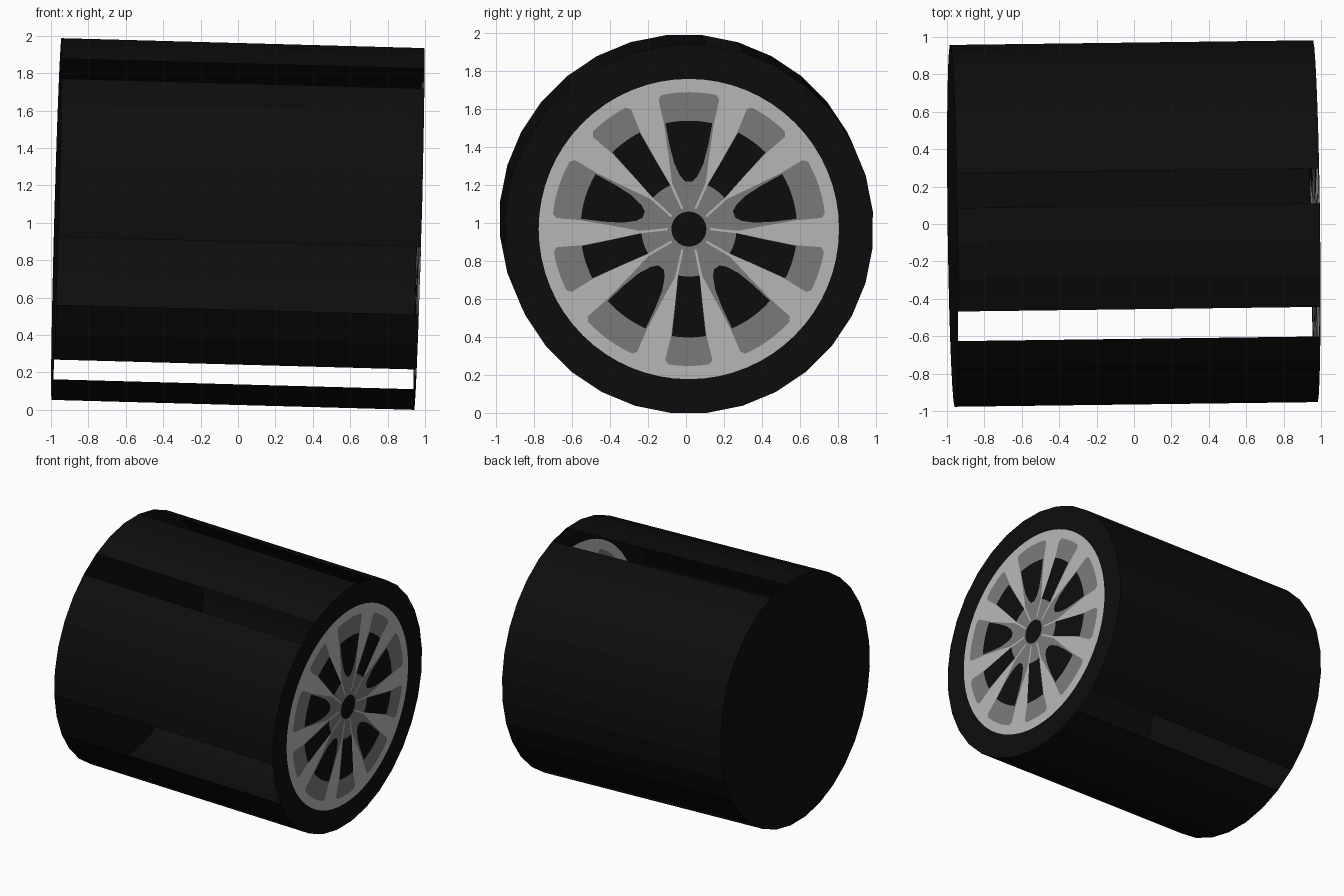
import bpy, bmesh
from math import sin, cos, radians
from mathutils import Vector, Matrix

if "Cube" in bpy.data.objects:
    bpy.data.objects.remove(bpy.data.objects["Cube"])

N, R, RIM = 32, 0.972, 0.79
right_c, left_c = Vector((0.968, 0.015, 0.967)), Vector((-0.970, -0.010, 1.020))
axis = right_c - left_c
HALF = axis.length / 2
# slightly tilted wheel axle
PLACE = Matrix.Translation((right_c + left_c) / 2) @ \
    Vector((1, 0, 0)).rotation_difference(axis).to_matrix().to_4x4()


def material(name, v):
    m = bpy.data.materials.new(name)
    m.diffuse_color = (v, v, v, 1)
    m.use_nodes = True
    m.node_tree.nodes["Principled BSDF"].inputs["Base Color"].default_value = m.diffuse_color
    return m


BLACK = material("rubber_black", 0.004)
LIGHT = material("light_alloy", 0.48)
DARK = material("dark_alloy", 0.20)


def polar(x, r, deg):
    a = radians(deg)
    return Vector((x, r * sin(a), r * cos(a)))


def add_object(name, faces, mat):
    bm = bmesh.new()
    for pts in faces:
        bm.faces.new([bm.verts.new(p) for p in pts])
    bmesh.ops.remove_doubles(bm, verts=bm.verts, dist=1e-5)
    me = bpy.data.meshes.new(name)
    bm.to_mesh(me)
    bm.free()
    me.materials.append(mat)
    ob = bpy.data.objects.new(name, me)
    ob.matrix_world = PLACE
    bpy.context.collection.objects.link(ob)
    return ob


def ring(x, r, n=N, offset=0.0):
    return [polar(x, r, offset - 360 * i / n) for i in range(n)]


# tyre tread: single-skin barrel with a few open facets
STEP = 360 / N
OPEN = {1, -3, -9, -10, -13, 13}
faces = []
for k in range(-N // 2, N // 2):
    if k not in OPEN:
        a, b = (k - 0.5) * STEP, (k + 0.5) * STEP
        faces.append([polar(-HALF, R, a), polar(HALF, R, a),
                      polar(HALF, R, b), polar(-HALF, R, b)])
add_object("tyre_tread", faces, BLACK)

# closed inner end
add_object("back_disc", [ring(-HALF, R, N, STEP / 2)[::-1]], BLACK)

# tyre side wall around the rim
M = 64
outer = []
for i in range(M):
    # every second point lies on a barrel corner, the rest on edge middles
    r = R if i % 2 else R * cos(radians(STEP / 2))
    outer.append(polar(HALF, r, -i * 360 / M))
inner = ring(HALF, RIM, M)
add_object("tyre_side_wall", [[outer[i], outer[(i + 1) % M], inner[(i + 1) % M], inner[i]]
                              for i in range(M)], BLACK)

# light alloy face
add_object("rim_face", [inner], LIGHT)

# window outlines as (radius, half angle), outer edge first
WIDE = [(0.72, 11.5), (0.70, 13.2), (0.57, 13.3), (0.40, 15.5), (0.26, 20), (0.18, 18.5), (0.11, 15)]
NARROW = [(0.72, 8.5), (0.70, 10.2), (0.57, 9.4), (0.40, 10.5), (0.26, 13), (0.18, 13.5), (0.11, 15)]
WIDE_HOLE = [(0.57, 12.5), (0.45, 13), (0.35, 12.5), (0.28, 9), (0.25, 4)]
NARROW_HOLE = [(0.57, 9.0), (0.40, 10.2), (0.25, 13)]


def window(profile, centre, x):
    """Strips across the window, following circles at each radius."""
    out, S = [], 6
    for (r0, h0), (r1, h1) in zip(profile, profile[1:]):
        for s in range(S):
            t0, t1 = 2 * s / S - 1, 2 * (s + 1) / S - 1
            out.append([polar(x, r0, centre + h0 * t0), polar(x, r1, centre + h1 * t0),
                        polar(x, r1, centre + h1 * t1), polar(x, r0, centre + h0 * t1)])
    return out


# thin plates on both sides of the rim face (the inside shows through the open facets)
for side, label in ((1, "outer"), (-1, "inner")):
    x1, x2 = HALF + side * 0.003, HALF + side * 0.006
    recess, holes = [ring(x1, 0.112, 40)], [ring(x2, 0.092, 40)]
    for i in range(5):
        recess += window(WIDE, 72 * i, x1) + window(NARROW, 72 * i + 36, x1)
        holes += window(WIDE_HOLE, 72 * i, x2) + window(NARROW_HOLE, 72 * i + 36, x2)
    for name, polys, mat in (("spoke_recess", recess, DARK), ("spoke_openings", holes, BLACK)):
        fixed = []
        for f in polys:
            n = (f[1] - f[0]).cross(f[2] - f[1])
            fixed.append(f if n.x * side > 0 else f[::-1])
        add_object(name + "_" + label, fixed, mat)
